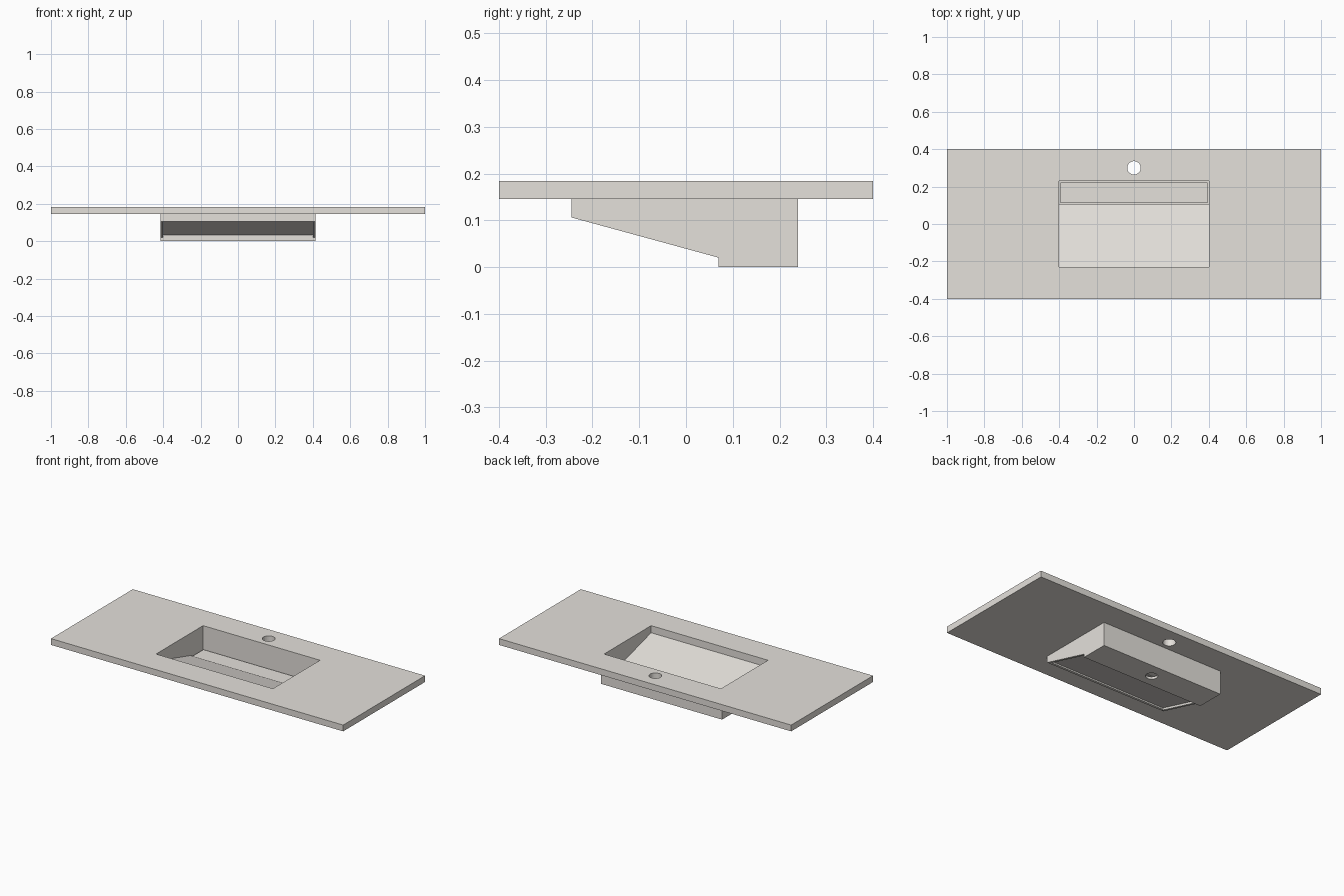
import bpy, bmesh
from mathutils import Matrix

if "Cube" in bpy.data.objects:
    bpy.data.objects.remove(bpy.data.objects["Cube"])

stone = bpy.data.materials.new("warm_white_stone")
stone.diffuse_color = (0.78, 0.75, 0.71, 1)
stone.use_nodes = True
stone.node_tree.nodes["Principled BSDF"].inputs["Base Color"].default_value = stone.diffuse_color


def finish(name, bm, cutter=False):
    bmesh.ops.recalc_face_normals(bm, faces=bm.faces[:])
    me = bpy.data.meshes.new(name)
    bm.to_mesh(me)
    bm.free()
    me.materials.append(stone)
    ob = bpy.data.objects.new(name, me)
    bpy.context.collection.objects.link(ob)
    if cutter:
        ob.hide_render = True
        ob.hide_set(True)
        ob.display_type = 'WIRE'
    return ob


def extrude_x(name, profile, x0, x1):
    """Extrude a (y, z) profile along x."""
    bm = bmesh.new()
    face = bm.faces.new([bm.verts.new((x0, y, z)) for y, z in profile])
    new = bmesh.ops.extrude_face_region(bm, geom=[face])["geom"]
    verts = [g for g in new if isinstance(g, bmesh.types.BMVert)]
    bmesh.ops.translate(bm, verts=verts, vec=(x1 - x0, 0, 0))
    return finish(name, bm)


def box(name, lo, hi, cutter=False):
    bm = bmesh.new()
    size = [b - a for a, b in zip(lo, hi)]
    mid = [(a + b) / 2 for a, b in zip(lo, hi)]
    bmesh.ops.create_cube(bm, size=1, matrix=Matrix.Translation(mid) @ Matrix.Diagonal((*size, 1)))
    return finish(name, bm, cutter)


def round_cutter(name, y, z, r):
    bm = bmesh.new()
    bmesh.ops.create_cone(bm, cap_ends=True, segments=32, radius1=r, radius2=r,
                          depth=0.1, matrix=Matrix.Translation((0, y, z)))
    return finish(name, bm, True)


def cut(ob, cutter):
    mod = ob.modifiers.new("cut", 'BOOLEAN')
    mod.operation = 'DIFFERENCE'
    mod.solver = 'EXACT'
    mod.object = cutter


TOP, UNDER = 0.184, 0.145   # countertop height range
IN, OUT = 0.40, 0.415       # basin inner and outer half width

# Countertop with basin opening and tap hole
top = box("countertop", (-1, -0.4, UNDER), (1, 0.4, TOP))
cut(top, box("basin_cutter", (-IN, -0.23, 0.1), (IN, 0.23, 0.25), True))
cut(top, round_cutter("tap_hole_cutter", 0.30, 0.165, 0.036))

# Basin side walls, reaching a little below the sloping floor
side = [(-0.245, UNDER), (-0.245, 0.106), (0.07, 0.02), (0.07, 0), (0.24, 0), (0.24, UNDER)]
for label, s in (("left", -1), ("right", 1)):
    extrude_x(f"basin_{label}_wall", side, s * IN, s * OUT)

# Front lip, sloping floor, drain trough and back wall in one section
section = [(-0.245, UNDER), (-0.245, 0.106), (-0.23, 0.106), (-0.23, 0.115),
           (0.07, 0.033), (0.07, 0), (0.24, 0), (0.24, UNDER), (0.23, UNDER),
           (0.23, 0.015), (0.085, 0.015), (0.085, 0.035), (0.108, 0.03),
           (0.108, 0.046), (-0.23, 0.14), (-0.23, UNDER)]
basin = extrude_x("basin_slope_and_trough", section, -IN, IN)
cut(basin, round_cutter("drain_cutter", 0.15, 0.0, 0.034))

# Loose plate covering the trough, with a narrow gap around it
box("drain_cover", (-0.392, 0.112, 0.03), (0.392, 0.222, 0.041))
